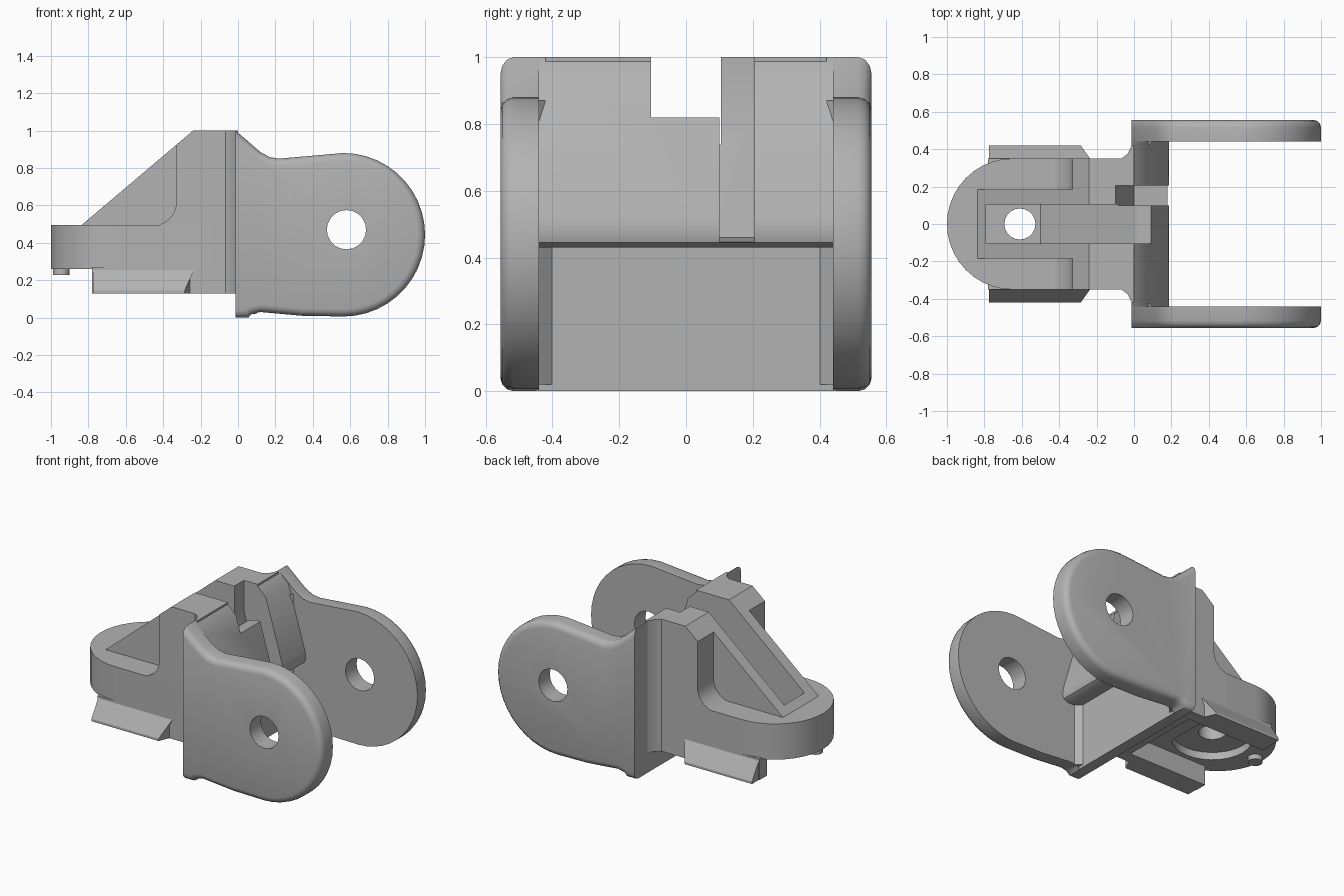
import bpy, bmesh, math
from mathutils import Vector

old = bpy.data.objects.get("Cube")
if old:
    bpy.data.objects.remove(old)

grey = bpy.data.materials.new("plain grey")
grey.use_nodes = True
grey.diffuse_color = (0.45, 0.45, 0.45, 1)
grey.node_tree.nodes["Principled BSDF"].inputs["Base Color"].default_value = grey.diffuse_color

PLACE = {"x": lambda u, v, d: (d, u, v),
         "y": lambda u, v, d: (u, d, v),
         "z": lambda u, v, d: (u, v, d)}


def prism(name, pts, axis, lo, hi, edit=None):
    """Extrude a 2D outline along an axis; edit may adjust the bmesh."""
    bm = bmesh.new()
    put = PLACE[axis]
    face = bm.faces.new([bm.verts.new(put(u, v, lo)) for u, v in pts])
    out = bmesh.ops.extrude_face_region(bm, geom=[face])
    shift = Vector(put(0, 0, hi - lo))
    bmesh.ops.translate(bm, vec=shift, verts=[g for g in out["geom"] if isinstance(g, bmesh.types.BMVert)])
    bmesh.ops.recalc_face_normals(bm, faces=bm.faces)
    if edit:
        edit(bm)
        bmesh.ops.recalc_face_normals(bm, faces=bm.faces)
    mesh = bpy.data.meshes.new(name)
    bm.to_mesh(mesh)
    bm.free()
    mesh.materials.append(grey)
    obj = bpy.data.objects.new(name, mesh)
    bpy.context.collection.objects.link(obj)
    return obj


def box(u0, u1, v0, v1):
    return [(u0, v0), (u1, v0), (u1, v1), (u0, v1)]


def arc(cx, cy, r, start, end, n):
    steps = [math.radians(start + (end - start) * i / n) for i in range(n + 1)]
    return [(cx + r * math.cos(a), cy + r * math.sin(a)) for a in steps]


def circle(cx, cy, r, n=20):
    return arc(cx, cy, r, 0, 360, n)[:-1]


def activate(obj):
    bpy.ops.object.select_all(action="DESELECT")
    obj.select_set(True)
    bpy.context.view_layer.objects.active = obj


def cut(obj, cutters):
    activate(obj)
    for c in cutters:
        mod = obj.modifiers.new("cut", "BOOLEAN")
        mod.operation = "DIFFERENCE"
        mod.solver = "EXACT"
        mod.object = c
        bpy.ops.object.modifier_apply(modifier=mod.name)


def cutter(*args, **kw):
    obj = prism(*args, **kw)
    obj.hide_render = True
    cutters.append(obj)
    return obj


cutters = []
parts = []

# Cutters: sloped slot, bolt hole, underside pocket, wall groove, ear pin hole
slot = cutter("slot_cutter", [(-0.79, 0.42), (-0.5, 0.42), (0, 0.8), (0.05, 0.82),
                              (0.4, 0.82), (0.4, 1.2), (-0.79, 1.2)], "y", -0.105, 0.105)
bolt = cutter("bolt_cutter", circle(-0.61, 0, 0.083), "z", -0.1, 1)
pocket = cutter("pocket_cutter", box(-1.2, -0.2, -0.27, 0.27), "z", 0, 0.26)
ring = cutter("ring_cutter", circle(-0.61, 0, 0.24, 28), "z", 0.1, 0.31)
groove = cutter("groove_cutter", [(0, 0.46), (0.4, 0.43), (0.4, 1.2), (-0.1, 1.2), (-0.1, 0.8)],
                "y", 0.1, 0.205)
pin_hole = cutter("pin_hole_cutter", circle(0.58, 0.47, 0.105), "y", -1, 1)

# Rounded base plate with its lower skirt
plate = prism("base_plate", [(-0.1, -0.35), (-0.1, 0.35)] + arc(-0.65, 0, 0.35, 90, 270, 20),
              "z", 0.26, 0.495)
cut(plate, [slot, ring, bolt])
skirt = prism("base_skirt", box(-0.78, -0.1, -0.35, 0.35), "z", 0.13, 0.27)
cut(skirt, [pocket, ring, bolt])

# Tower with sloped shoulder
tower = prism("tower", [(0, 0.13), (0, 1), (-0.24, 1), (-0.33, 0.923), (-0.33, 0.6),
                        (-0.345, 0.555), (-0.375, 0.52), (-0.43, 0.49), (-0.43, 0.13)],
              "y", -0.35, 0.35)
cut(tower, [slot, groove, pocket])

# Narrow ramp around the slot
ramp = prism("ramp", [(-0.84, 0.4), (-0.84, 0.492), (-0.3, 0.949), (-0.3, 0.4)], "y", -0.185, 0.185)
cut(ramp, [slot, bolt])

# Cross wall with overhanging ledge
wall = prism("cross_wall", [(-0.013, 0), (0.06, 0), (0.06, 0.43), (0.15, 0.43), (0.178, 0.445),
                            (0.187, 0.475), (0.18, 0.52), (0.06, 0.93), (-0.013, 1)],
             "y", -0.45, 0.45)
cut(wall, [slot, groove])
parts += [plate, skirt, tower, ramp, wall]

# Pin beneath the rounded end
parts.append(prism("locating_pin", circle(-0.945, 0, 0.045, 12), "z", 0.228, 0.27))

EAR = ([(-0.013, 0), (0.055, 0), (0.075, 0.02), (0.12, 0.03), (0.34, 0.01)]
       + arc(0.563, 0.443, 0.437, -90, 90, 22)
       + [(0.22, 0.85), (0.17, 0.858), (0.12, 0.885), (-0.013, 1)])


def round_outer(side):
    def edit(bm):
        rim = [e for e in bm.edges if all(v.co.y * side > 0.5 for v in e.verts)
               and any(v.co.x > 0 for v in e.verts)]
        bmesh.ops.bevel(bm, geom=rim, offset=0.055, segments=3, profile=0.5,
                        affect="EDGES", clamp_overlap=True)
    return edit


def taper_rail(bm):
    for v in bm.verts:
        if abs(v.co.y) > 0.4 and v.co.x > -0.4:
            v.co.x -= 0.05


for side, word in ((1, "left"), (-1, "right")):
    # Clevis ear with rounded outer rim
    ear = prism(word + "_ear", EAR, "y", 0.44 * side, 0.556 * side, round_outer(side))
    cut(ear, [pin_hole])
    # Flared rail along the base
    rail = prism(word + "_rail", [(y * side, z) for y, z in
                 ((0.3, 0.13), (0.42, 0.13), (0.42, 0.145), (0.35, 0.255), (0.3, 0.255))],
                 "x", -0.775, -0.235, taper_rail)
    # Fillet joining tower to ear
    fillet = prism(word + "_fillet", [(x, y * side) for x, y in
                   ((-0.075, 0.345), (-0.06, 0.355), (-0.035, 0.375), (-0.012, 0.42), (0, 0.42), (0, 0.345))],
                   "z", 0.13, 1)
    # Inner corner between wall and ear
    corner = prism(word + "_corner", [(x, y * side) for x, y in
                   ((0.05, 0.39), (0.05, 0.445), (0.1, 0.445))], "z", 0.02, 0.87)
    parts += [ear, rail, fillet, corner]

for c in cutters:
    bpy.data.objects.remove(c)

for p in parts:
    activate(p)
    bpy.ops.object.shade_smooth_by_angle(angle=math.radians(32))
